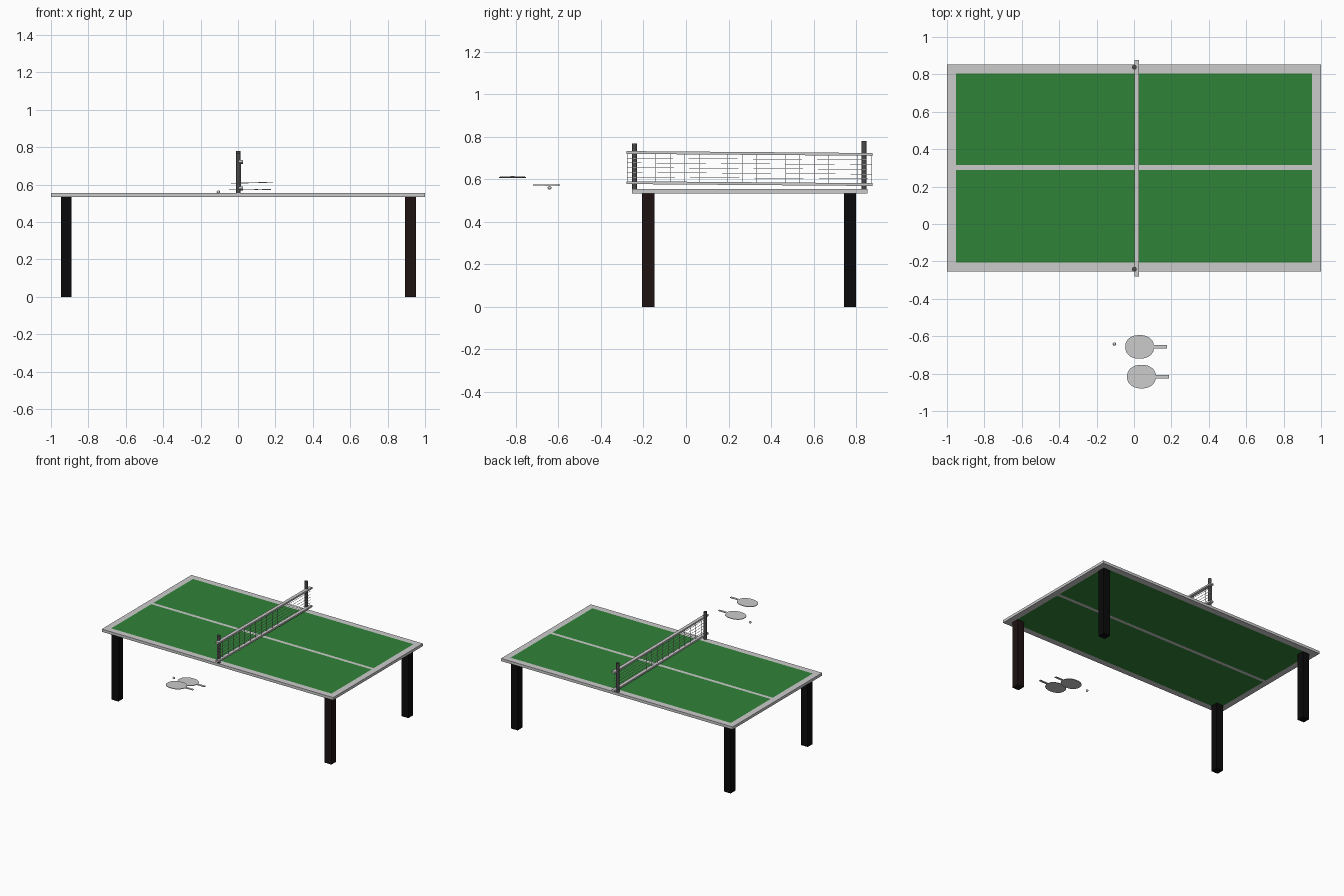
import bpy, bmesh, math
from mathutils import Matrix, Vector

if "Cube" in bpy.data.objects:
    bpy.data.objects.remove(bpy.data.objects["Cube"])


def material(name, rgb):
    m = bpy.data.materials.new(name)
    m.diffuse_color = (*rgb, 1)
    m.use_nodes = True
    m.node_tree.nodes["Principled BSDF"].inputs["Base Color"].default_value = m.diffuse_color
    return m


GREEN = material("table_green", (0.03, 0.225, 0.038))
BROWN = material("dark_brown", (0.013, 0.006, 0.006))
BLACK = material("black", (0.003, 0.003, 0.0035))
DARK = material("dark_metal", (0.07, 0.07, 0.07))


def finish(name, bm, mat=None):
    me = bpy.data.meshes.new(name)
    bmesh.ops.recalc_face_normals(bm, faces=bm.faces[:])
    bm.to_mesh(me)
    bm.free()
    ob = bpy.data.objects.new(name, me)
    bpy.context.collection.objects.link(ob)
    if mat:
        me.materials.append(mat)
    return ob


def add_box(bm, lo, hi):
    lo, hi = Vector(lo), Vector(hi)
    size = hi - lo
    mtx = Matrix.Translation((lo + hi) / 2) @ Matrix.Diagonal((*size, 1))
    bmesh.ops.create_cube(bm, size=1, matrix=mtx)


def boxes(name, spans, mat=None):
    bm = bmesh.new()
    for lo, hi in spans:
        add_box(bm, lo, hi)
    return finish(name, bm, mat)


# Table top: grey border, centre line and two green panels
Y0, Y1, YC = -0.253, 0.853, 0.302
B, ZB, ZT, L = 0.048, 0.533, 0.554, 0.013
X = 1 - B
boxes("table_border", [
    ((-1, Y0, ZB), (1, Y0 + B, ZT)),
    ((-1, Y1 - B, ZB), (1, Y1, ZT)),
    ((-1, Y0 + B, ZB), (-X, Y1 - B, ZT)),
    ((X, Y0 + B, ZB), (1, Y1 - B, ZT)),
])
boxes("centre_line", [((-X, YC - L, ZB), (X, YC + L, ZT))])
boxes("front_panel", [((-X, Y0 + B, ZB), (X, YC - L, ZT))], GREEN)
boxes("back_panel", [((-X, YC + L, ZB), (X, Y1 - B, ZT))], GREEN)

# Legs
for yn, y in (("front", -0.178), ("back", 0.772)):
    for xn, x in (("left", -0.918), ("right", 0.923)):
        mat = BROWN if (xn, yn) == ("right", "front") else BLACK
        boxes(f"{yn}_{xn}_leg",
              [((x - 0.029, y - 0.029, 0), (x + 0.029, y + 0.029, ZB))], mat)

# Net posts
for name, y, top in (("front_post", -0.242, 0.769), ("back_post", 0.838, 0.78)):
    bm = bmesh.new()
    bmesh.ops.create_cone(bm, cap_ends=True, segments=16, radius1=0.012, radius2=0.012,
                          depth=top - ZT,
                          matrix=Matrix.Translation((0.002, y, (top + ZT) / 2)))
    finish(name, bm, DARK)

# Net: two rails and a mesh of strands, sloping slightly towards the back
NY0, NY1, NX = -0.281, 0.878, 0.0145


def tilt(ob):
    for v in ob.data.vertices:
        v.co.z -= 0.009 * (v.co.y - NY0) / (NY1 - NY0)


for name, z in (("top_rail", 0.726), ("bottom_rail", 0.584)):
    tilt(boxes(name, [((NX - 0.013, NY0, z - 0.0065), (NX + 0.013, NY1, z + 0.0065))]))
S = 0.0009
strands = []
for i in range(18):
    y = NY0 + 0.004 + (NY1 - NY0 - 0.008) * i / 17
    strands.append(((NX - S, y - S, 0.588), (NX + S, y + S, 0.722)))
for i in range(1, 6):
    z = 0.588 + 0.134 * i / 6
    strands.append(((NX - S, NY0 + 0.004, z - S), (NX + S, NY1 - 0.004, z + S)))
tilt(boxes("net", strands))


# Paddles: rounded blade with a straight handle
def paddle(name, x, y, z, tip, pitch):
    bm = bmesh.new()
    t, n = 0.002, 40
    ring = []
    for i in range(n):
        a = 2 * math.pi * i / n
        c, s = math.cos(a), math.sin(a)
        ring.append(bm.verts.new((0.077 * math.copysign(abs(c) ** 0.9, c),
                                  0.063 * math.copysign(abs(s) ** 0.9, s), -t)))
    face = bm.faces.new(ring)
    ext = bmesh.ops.extrude_face_region(bm, geom=[face])["geom"]
    bmesh.ops.translate(bm, vec=(0, 0, 2 * t),
                        verts=[g for g in ext if isinstance(g, bmesh.types.BMVert)])
    add_box(bm, (0.07, -0.009, -t * 0.9), (tip, 0.009, t * 0.9))
    ob = finish(name, bm)
    ob.location = (x, y, z)
    ob.rotation_euler.y = -pitch


paddle("near_paddle", 0.04, -0.816, 0.609, 0.146, 0.025)
paddle("far_paddle", 0.03, -0.657, 0.573, 0.146, 0.005)

# Ball
bm = bmesh.new()
bmesh.ops.create_uvsphere(bm, u_segments=16, v_segments=10, radius=0.009,
                          matrix=Matrix.Translation((-0.105, -0.642, 0.56)))
for f in bm.faces:
    f.smooth = True
finish("ball", bm)
